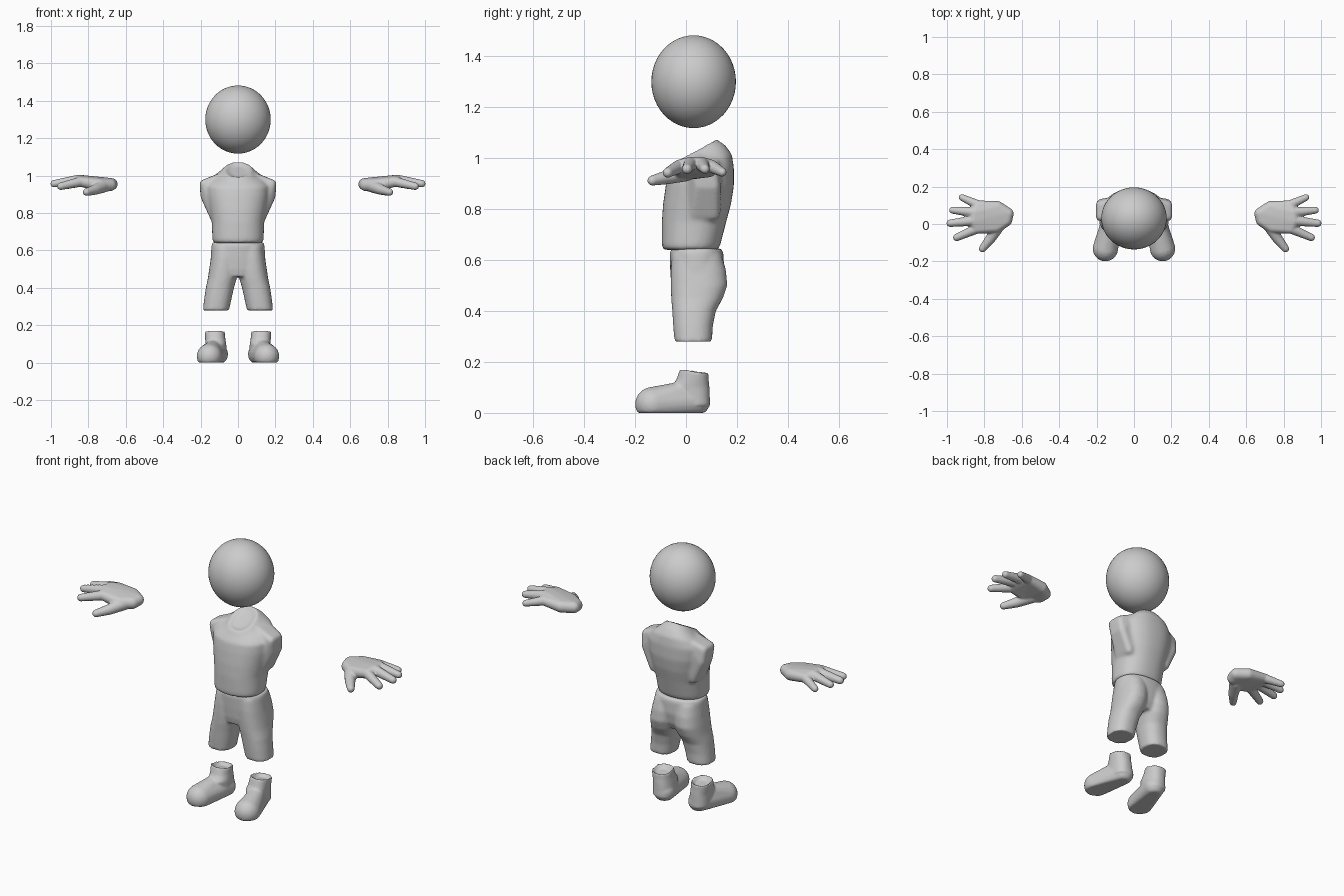
import bpy, bmesh, math
from mathutils import Vector

cube = bpy.data.objects.get("Cube")
if cube:
    bpy.data.objects.remove(cube, do_unlink=True)

grey = bpy.data.materials.new("plain grey")
grey.use_nodes = True
COLOUR = (0.6, 0.6, 0.6, 1)
grey.diffuse_color = COLOUR
grey.node_tree.nodes["Principled BSDF"].inputs["Base Color"].default_value = COLOUR


def loft(bm, rings, power=2.3, sides=40):
    """Stack rounded rings of (z, centre x, half width, front y, back y, tilt)."""
    loops = []
    for z, cx, hx, front, back, tilt in rings:
        cy, hy = (front + back) / 2, (back - front) / 2
        loop = []
        for i in range(sides):
            a = math.tau * i / sides
            c, s = math.cos(a), math.sin(a)
            x = math.copysign(abs(c) ** (2 / power), c) * hx
            y = math.copysign(abs(s) ** (2 / power), s) * hy
            loop.append(bm.verts.new((cx + x, cy + y, z + y * tilt)))
        loops.append(loop)
    for low, high in zip(loops, loops[1:]):
        for i in range(sides):
            j = (i + 1) % sides
            bm.faces.new((low[i], low[j], high[j], high[i]))
    bm.faces.new(loops[0][::-1])
    bm.faces.new(loops[-1])


def hull(bm, balls, floor=-1.0, count=160):
    """Wrap a tight skin around balls of (x, y, z, radius)."""
    verts = []
    for x, y, z, r in balls:
        for i in range(count):
            h = 1 - 2 * (i + 0.5) / count
            w, a = math.sqrt(1 - h * h), i * math.pi * (3 - math.sqrt(5))
            p = Vector((x, y, z)) + r * Vector((w * math.cos(a), w * math.sin(a), h))
            p.z = max(p.z, floor)
            verts.append(bm.verts.new(p))
    bmesh.ops.convex_hull(bm, input=verts)
    loose = [v for v in verts if v.is_valid and not v.link_faces]
    bmesh.ops.delete(bm, geom=loose, context='VERTS')


def finish(name, bm, voxel, smoothing):
    """Mirror the part, fuse its pieces into one skin and soften it."""
    mesh = bpy.data.meshes.new(name)
    bmesh.ops.recalc_face_normals(bm, faces=bm.faces[:])
    bm.to_mesh(mesh)
    bm.free()
    mesh.materials.append(grey)
    obj = bpy.data.objects.new(name, mesh)
    bpy.context.scene.collection.objects.link(obj)
    mirror = obj.modifiers.new("mirror", 'MIRROR')
    mirror.use_mirror_merge = False
    remesh = obj.modifiers.new("fuse", 'REMESH')
    remesh.mode = 'VOXEL'
    remesh.voxel_size = voxel
    remesh.use_smooth_shade = True
    smooth = obj.modifiers.new("soften", 'SMOOTH')
    smooth.factor = 0.5
    smooth.iterations = smoothing


# Head
bpy.ops.mesh.primitive_uv_sphere_add(segments=48, ring_count=24, radius=1, location=(0, 0.03, 1.3))
head = bpy.context.object
head.name = "head"
head.scale = (0.175, 0.166, 0.182)
head.data.materials.append(grey)
bpy.ops.object.shade_smooth()

# Torso with a tilted, sunken neckline and short shoulder stumps
bm = bmesh.new()
loft(bm, [
    (0.64, 0, 0.132, -0.09, 0.125, 0),
    (0.66, 0, 0.137, -0.095, 0.135, 0),
    (0.75, 0, 0.14, -0.095, 0.158, 0),
    (0.82, 0, 0.152, -0.09, 0.177, 0),
    (0.89, 0, 0.165, -0.08, 0.188, 0),
    (0.95, 0, 0.168, -0.07, 0.188, 0.1),
    (0.985, 0, 0.14, -0.055, 0.18, 0.25),
    (1.01, 0, 0.1, -0.045, 0.155, 0.4),
    (1.035, 0, 0.068, -0.03, 0.118, 0.55),
    (1.02, 0, 0.045, -0.005, 0.098, 0.55)])
hull(bm, [
    (0.18, 0.04, 0.955, 0.025), (0.18, 0.1, 0.955, 0.025),
    (0.175, 0.05, 0.89, 0.025), (0.175, 0.11, 0.89, 0.025),
    (0.125, 0.03, 0.78, 0.025), (0.125, 0.11, 0.78, 0.025),
    (0.09, 0.05, 0.99, 0.025), (0.09, 0.12, 0.99, 0.025)])
finish("torso", bm, 0.009, 6)

# Shorts: hips and one leg, mirrored
bm = bmesh.new()
loft(bm, [
    (0.46, 0, 0.12, -0.05, 0.12, 0),
    (0.5, 0, 0.145, -0.058, 0.14, 0),
    (0.56, 0, 0.146, -0.062, 0.15, 0),
    (0.625, 0, 0.142, -0.064, 0.147, 0),
    (0.645, 0, 0.136, -0.058, 0.14, 0)])
loft(bm, [
    (0.28, 0.118, 0.07, -0.045, 0.102, 0),
    (0.34, 0.108, 0.073, -0.05, 0.105, 0),
    (0.4, 0.097, 0.075, -0.054, 0.117, 0),
    (0.45, 0.084, 0.077, -0.058, 0.145, 0),
    (0.5, 0.077, 0.077, -0.06, 0.162, 0),
    (0.56, 0.07, 0.075, -0.06, 0.157, 0),
    (0.62, 0.065, 0.07, -0.055, 0.14, 0)])
finish("shorts", bm, 0.008, 4)

# Shoes: foot with a flat sole, and a hollow ankle cuff
bm = bmesh.new()
hull(bm, [
    (0.153, -0.132, 0.034, 0.068),
    (0.135, -0.035, 0.075, 0.045),
    (0.11, 0.038, 0.045, 0.057)], floor=0)
loft(bm, [
    (0.03, 0.113, 0.057, -0.03, 0.095, 0),
    (0.1, 0.118, 0.055, -0.06, 0.092, 0),
    (0.13, 0.122, 0.054, -0.038, 0.089, 0),
    (0.168, 0.125, 0.054, -0.022, 0.088, -0.12),
    (0.145, 0.125, 0.034, 0, 0.068, -0.12)])
finish("shoes", bm, 0.006, 4)

# Hands: a palm, four fingers and a lowered thumb
bm = bmesh.new()
knuckles = [(0.83, 0.1, 0.968, 0.026), (0.85, 0.062, 0.977, 0.028),
            (0.855, 0.018, 0.977, 0.028), (0.84, -0.025, 0.968, 0.027)]
tips = [(0.92, 0.142, 0.945, 0.018), (0.97, 0.074, 0.957, 0.019),
        (0.983, 0.004, 0.957, 0.02), (0.948, -0.072, 0.943, 0.02)]
hull(bm, knuckles + [(0.675, 0.055, 0.955, 0.032), (0.685, 0.02, 0.95, 0.034),
                     (0.73, 0.09, 0.958, 0.033), (0.74, -0.015, 0.95, 0.035)])
for knuckle, tip in zip(knuckles, tips):
    hull(bm, [knuckle, tip])
thumb = [(0.72, 0, 0.945, 0.036), (0.765, -0.075, 0.925, 0.028), (0.81, -0.132, 0.912, 0.02)]
for root, end in zip(thumb, thumb[1:]):
    hull(bm, [root, end])
finish("hands", bm, 0.005, 5)
